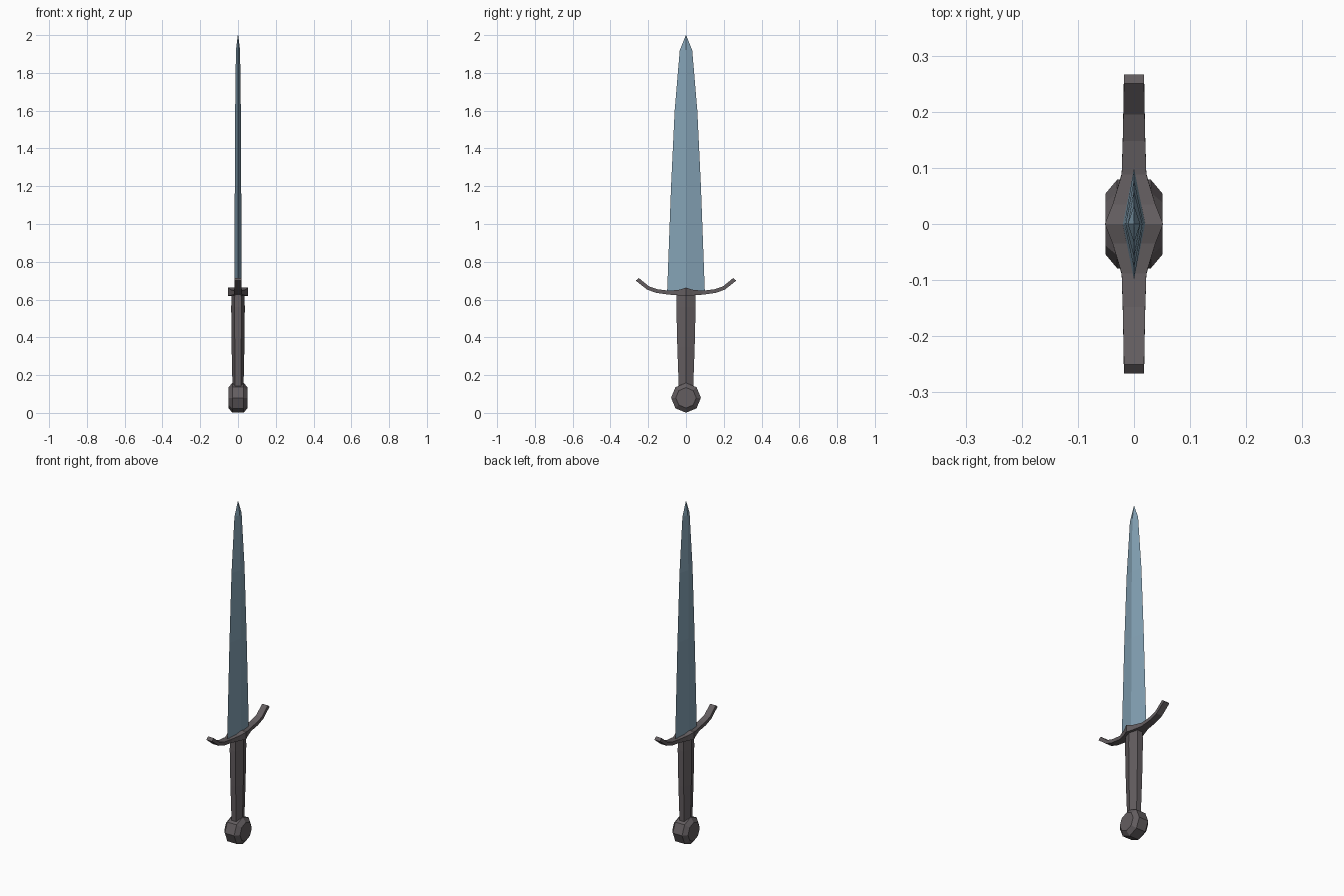
import bpy, bmesh
from math import sin, cos, tau

if "Cube" in bpy.data.objects:
    bpy.data.objects.remove(bpy.data.objects["Cube"])


def material(name, rgb):
    m = bpy.data.materials.new(name)
    m.diffuse_color = (*rgb, 1)
    m.use_nodes = True
    m.node_tree.nodes["Principled BSDF"].inputs["Base Color"].default_value = m.diffuse_color
    return m


steel = material("blue steel", (0.23, 0.36, 0.46))
iron = material("dark iron", (0.125, 0.11, 0.116))


def loft(name, rings, mat):
    """Skin a closed flat-shaded solid through equal-sized rings of points."""
    bm = bmesh.new()
    loops = [[bm.verts.new(p) for p in ring] for ring in rings]
    n = len(rings[0])
    for a, b in zip(loops, loops[1:]):
        for i in range(n):
            j = (i + 1) % n
            bm.faces.new((a[i], a[j], b[j], b[i]))
    bm.faces.new(loops[0])
    bm.faces.new(loops[-1])
    bmesh.ops.remove_doubles(bm, verts=bm.verts, dist=1e-5)
    bmesh.ops.recalc_face_normals(bm, faces=bm.faces)
    me = bpy.data.meshes.new(name)
    bm.to_mesh(me)
    bm.free()
    me.materials.append(mat)
    ob = bpy.data.objects.new(name, me)
    bpy.context.collection.objects.link(ob)
    return ob


# Blade: diamond section tapering to a point (z, half width y, half thickness x)
blade = [(0.635, 0.1, 0.02), (1.2, 0.079, 0.017), (1.6, 0.06, 0.015),
         (1.92, 0.033, 0.011), (2.0, 0.001, 0.001)]
loft("blade", [[(t, 0, z), (0, w, z), (-t, 0, z), (0, -w, z)]
               for z, w, t in blade], steel)

# Grip: six-sided section (z, half width y, half thickness x)
grip = [(0.13, 0.038, 0.029), (0.35, 0.046, 0.034), (0.56, 0.051, 0.036),
        (0.63, 0.049, 0.034)]
loft("grip", [[(t, 0, z), (0.5 * t, w, z), (-0.5 * t, w, z),
               (-t, 0, z), (-0.5 * t, -w, z), (0.5 * t, -w, z)]
              for z, w, t in grip], iron)

# Pommel: chamfered eight-sided disc facing along x
pommel = [(-0.051, 0.054), (-0.03, 0.079), (0.03, 0.079), (0.051, 0.054)]
loft("pommel", [[(x, r * sin(tau * i / 8), 0.08 + r * cos(tau * i / 8))
                 for i in range(8)] for x, r in pommel], iron)

# Guard: upswept bar, wide and peaked in the middle
# (y bottom, z bottom, y top, z top, half thickness x)
half = [(0.035, 0.622, 0.035, 0.652, 0.038), (0.09, 0.626, 0.088, 0.647, 0.022),
        (0.155, 0.635, 0.148, 0.654, 0.02), (0.205, 0.652, 0.195, 0.669, 0.019),
        (0.266, 0.7, 0.25, 0.714, 0.018)]
guard = ([(-a, b, -c, d, t) for a, b, c, d, t in reversed(half)]
         + [(0, 0.62, 0, 0.663, 0.052)] + half)
loft("guard", [[(-t, yb, zb), (t, yb, zb), (t, yt, zt), (-t, yt, zt)]
               for yb, zb, yt, zt, t in guard], iron)
